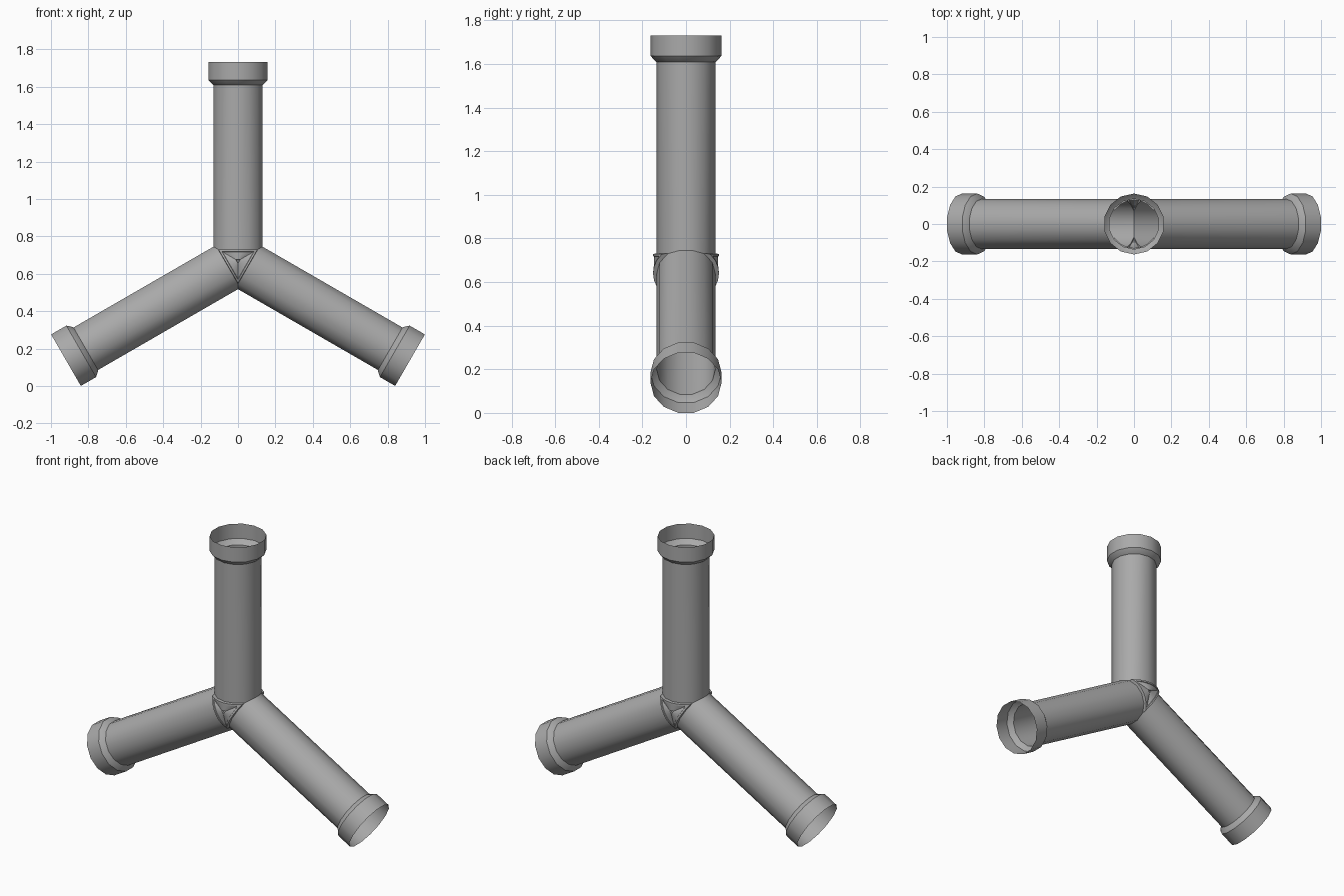
import bpy, bmesh, math
from mathutils import Matrix, Vector

if "Cube" in bpy.data.objects:
    bpy.data.objects.remove(bpy.data.objects["Cube"])

SIDES = 14
HUB = Vector((0, 0, 0.669))
TAN30 = math.tan(math.radians(30))

grey = bpy.data.materials.new("pipe grey")
grey.diffuse_color = (0.4, 0.4, 0.4, 1)
grey.use_nodes = True
grey.node_tree.nodes["Principled BSDF"].inputs["Base Color"].default_value = grey.diffuse_color


def finish(bm, name, recalc=False):
    if recalc:
        bmesh.ops.recalc_face_normals(bm, faces=bm.faces)
    me = bpy.data.meshes.new(name)
    bm.to_mesh(me)
    bm.free()
    me.materials.append(grey)
    ob = bpy.data.objects.new(name, me)
    bpy.context.collection.objects.link(ob)
    bpy.ops.object.select_all(action='DESELECT')
    ob.select_set(True)
    bpy.context.view_layer.objects.active = ob
    bpy.ops.object.shade_smooth_by_angle(angle=math.radians(30))
    return ob


def bridge(bm, a, b):
    n = len(a)
    for i in range(n):
        j = (i + 1) % n
        bm.faces.new((a[i], a[j], b[j], b[i]))


# Open pipe arm: mitred at the hub, flared socket at the far end
def pipe_arm(name, degrees):
    bm = bmesh.new()
    turn = Matrix.Translation(HUB) @ Matrix.Rotation(math.radians(degrees), 4, 'Y')
    rings = []
    for r, h in ((0.1345, None), (0.1345, 0.94), (0.139, 0.942), (0.163, 0.968), (0.163, 1.062)):
        ring = []
        for i in range(SIDES):
            a = math.pi / 2 + i * math.tau / SIDES
            x, y = r * math.cos(a), r * math.sin(a)
            z = abs(x) * TAN30 if h is None else h
            ring.append(bm.verts.new(turn @ Vector((x, y, z))))
        rings.append(ring)
    for a, b in zip(rings, rings[1:]):
        bridge(bm, a, b)
    finish(bm, name)


# Triangular boss wrapped over the joint, with rim, panel and centre dimple
def joint_boss(name, side):
    bm = bmesh.new()
    steps = 6
    rings = []
    for R, r in ((0.124, 0.128), (0.12, 0.151), (0.1, 0.151), (0.096, 0.147), (0.014, 0.147), (0.011, 0.138)):
        ring = []
        for s in range(3):
            turn = Matrix.Translation(HUB) @ Matrix.Rotation(math.radians(120 * s), 4, 'Y')
            half = R * math.cos(math.radians(30))
            for k in range(steps):
                t = half * (2 * k / steps - 1)
                y = side * math.sqrt(r * r - t * t)
                ring.append(bm.verts.new(turn @ Vector((t, y, R / 2))))
        rings.append(ring)
    for a, b in zip(rings, rings[1:]):
        bridge(bm, a, b)
    bm.faces.new(rings[-1])
    bmesh.ops.recalc_face_normals(bm, faces=bm.faces)
    # make the panel face outward
    if sum(f.normal.y * f.calc_area() for f in bm.faces) * side < 0:
        bmesh.ops.reverse_faces(bm, faces=bm.faces)
    finish(bm, name)


for name, deg in (("upper_pipe", 0), ("right_pipe", 120), ("left_pipe", 240)):
    pipe_arm(name, deg)
joint_boss("front_joint_boss", -1)
joint_boss("back_joint_boss", 1)
